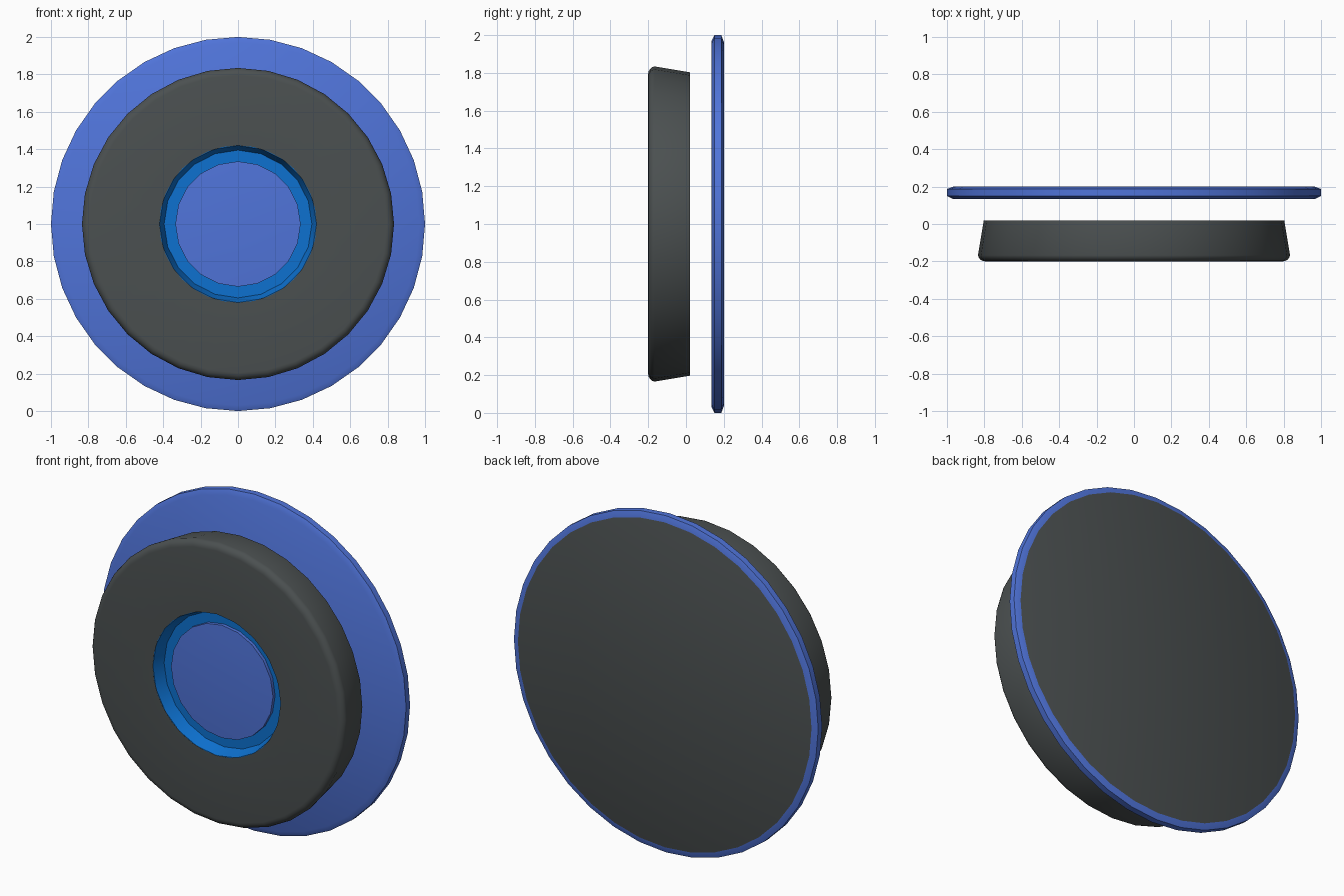
import bpy, bmesh, math

cube = bpy.data.objects.get("Cube")
if cube:
    bpy.data.objects.remove(cube)


def material(name, rgb):
    m = bpy.data.materials.new(name)
    m.use_nodes = True
    m.diffuse_color = (*rgb, 1)
    m.node_tree.nodes["Principled BSDF"].inputs["Base Color"].default_value = (*rgb, 1)
    return m


blue = material("blue", (0.08, 0.175, 0.70))
bright_blue = material("bright_blue", (0.004, 0.165, 0.63))
charcoal = material("charcoal", (0.07, 0.08, 0.081))


def lathe(name, rows, sides, mats):
    """Turn (radius, y, material slot of the band that follows) rows about the y axis at z = 1."""
    bm = bmesh.new()
    rings = []
    for r, y, slot in rows:
        if r == 0:
            rings.append([bm.verts.new((0, y, 1))] * sides)
        else:
            angles = [math.tau * i / sides for i in range(sides)]
            rings.append([bm.verts.new((r * math.sin(a), y, 1 + r * math.cos(a)))
                          for a in angles])
    for k in range(len(rows) - 1):
        for i in range(sides):
            j = (i + 1) % sides
            corners = [rings[k][i], rings[k][j], rings[k + 1][j], rings[k + 1][i]]
            face = bm.faces.new(list(dict.fromkeys(corners)))
            face.material_index = rows[k][2]
    bmesh.ops.recalc_face_normals(bm, faces=bm.faces)
    mesh = bpy.data.meshes.new(name)
    bm.to_mesh(mesh)
    bm.free()
    for m in mats:
        mesh.materials.append(m)
    obj = bpy.data.objects.new(name, mesh)
    bpy.context.collection.objects.link(obj)
    bpy.ops.object.select_all(action="DESELECT")
    obj.select_set(True)
    bpy.context.view_layer.objects.active = obj
    bpy.ops.object.shade_smooth_by_angle(angle=math.radians(30))


# Wide chamfered plate with a dark back face
lathe("back_plate",
      [(0, 0.135, 0), (0.97, 0.135, 0), (1, 0.15, 0), (1, 0.187, 0),
       (0.965, 0.2, 1), (0, 0.2, 1)],
      36, [blue, charcoal])

# Thick tapered ring with a rounded front edge, floating in front of the plate
edge = [(0.795 + 0.04 * math.sin(t), -0.16 - 0.04 * math.cos(t), 0)
        for t in (math.radians(d) for d in (80, 60, 40, 20, 0))]
lathe("front_ring",
      [(0, 0.02, 0), (0.803, 0.02, 0), *edge, (0.42, -0.2, 0),
       (0.44, -0.1, 0), (0, -0.1, 0)],
      32, [charcoal])

# Bright recessed cup lining the hole
lathe("recess_cup",
      [(0, -0.105, 0), (0.42, -0.105, 0), (0.425, -0.199, 0), (0.42, -0.199, 0),
       (0.395, -0.13, 0), (0, -0.13, 0)],
      20, [bright_blue])

# Slightly domed button in the cup
lathe("centre_button",
      [(0, -0.125, 0), (0.335, -0.125, 0), (0.335, -0.15, 0), (0.23, -0.156, 0),
       (0.11, -0.159, 0), (0, -0.16, 0)],
      20, [blue])
